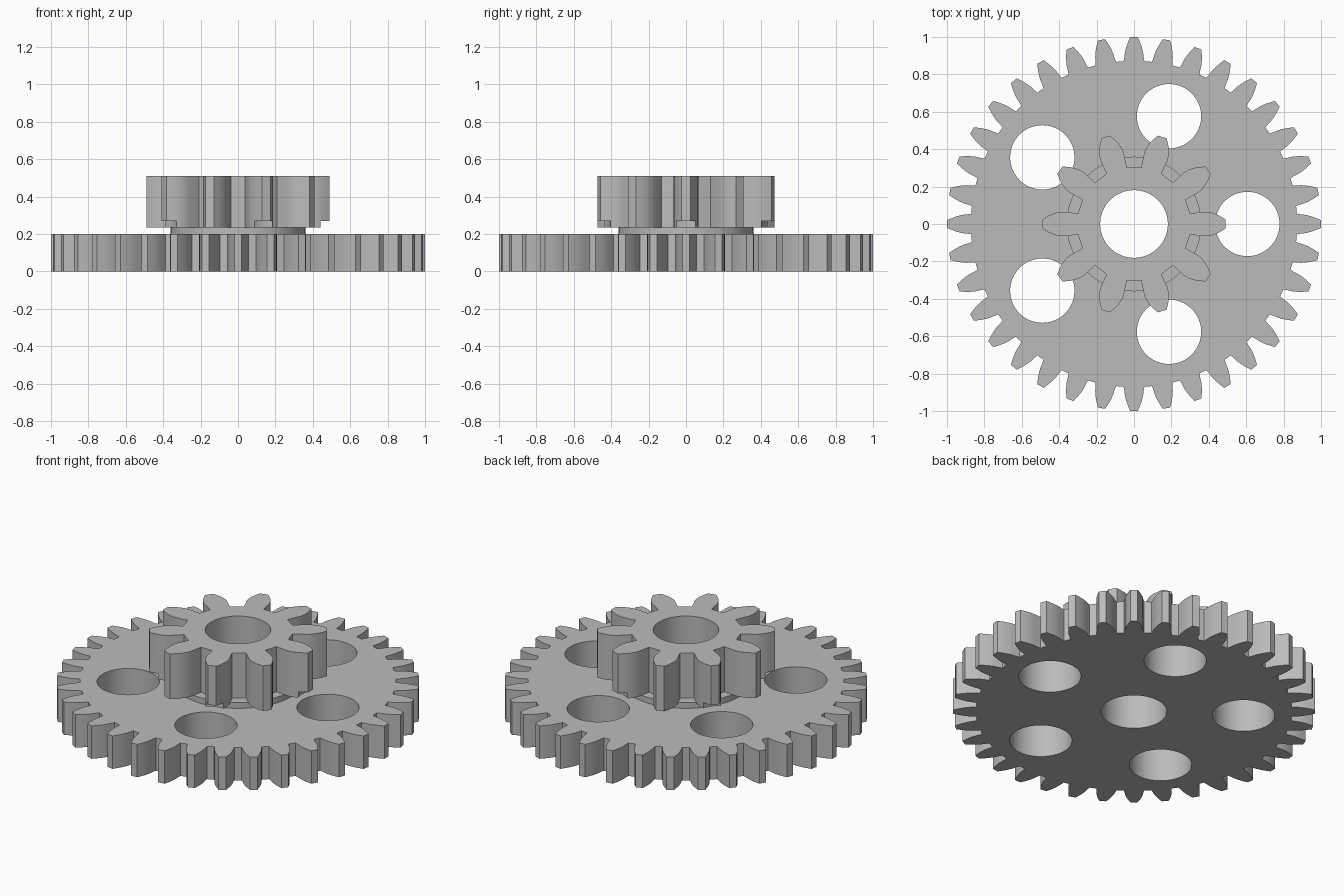
import bpy, bmesh
from math import pi, cos, sin, tan, acos, radians
from mathutils import Matrix

if "Cube" in bpy.data.objects:
    bpy.data.objects.remove(bpy.data.objects["Cube"])

grey = bpy.data.materials.new("plain grey")
grey.diffuse_color = (0.5, 0.5, 0.5, 1)
grey.use_nodes = True
grey.node_tree.nodes["Principled BSDF"].inputs["Base Color"].default_value = grey.diffuse_color


def add_object(name, bm):
    bmesh.ops.recalc_face_normals(bm, faces=bm.faces)
    mesh = bpy.data.meshes.new(name)
    bm.to_mesh(mesh)
    bm.free()
    mesh.materials.append(grey)
    obj = bpy.data.objects.new(name, mesh)
    bpy.context.collection.objects.link(obj)
    return obj


def involute(a):
    return tan(a) - a


def gear(name, teeth, tip, root, root_angle, z0, z1, steps=5):
    """Spur gear with involute flanks, one tooth centred on +x."""
    pitch_r = tip * teeth / (teeth + 2)
    base = pitch_r * cos(radians(20))
    half_pitch = pi / (2 * teeth) + involute(radians(20))
    flank = [(root, root_angle)]
    for i in range(steps):
        r = base + (tip - base) * i / (steps - 1)
        flank.append((r, half_pitch - involute(acos(min(1, base / r)))))
    bm = bmesh.new()
    ring = []
    for t in range(teeth):
        c = 2 * pi * t / teeth
        tooth = [(r, c - a) for r, a in flank] + [(r, c + a) for r, a in reversed(flank)]
        ring += [bm.verts.new((r * cos(a), r * sin(a), z0)) for r, a in tooth]
    face = bm.faces.new(ring)
    top = bmesh.ops.extrude_face_region(bm, geom=[face])["geom"]
    bmesh.ops.translate(bm, vec=(0, 0, z1 - z0),
                        verts=[v for v in top if isinstance(v, bmesh.types.BMVert)])
    return add_object(name, bm)


def add_cylinder(bm, r, z0, z1, x=0, y=0):
    bmesh.ops.create_cone(bm, cap_ends=True, segments=64, radius1=r, radius2=r,
                          depth=z1 - z0, matrix=Matrix.Translation((x, y, (z0 + z1) / 2)))


# Wide gear, spacer collar and small gear stacked on one axis
wheel = gear("large_gear", 36, 1.0, 0.872, 0.064, 0, 0.2)
pinion = gear("small_gear", 10, 0.49, 0.305, 0.187, 0.235, 0.51)
bm = bmesh.new()
add_cylinder(bm, 0.36, 0.2, 0.235)
collar = add_object("spacer_collar", bm)

# Central bore and five round holes, which also notch the small gear's tooth tips
bm = bmesh.new()
add_cylinder(bm, 0.181, -0.1, 0.7)
for i in range(5):
    a = 2 * pi * i / 5
    add_cylinder(bm, 0.172, -0.1, 0.27, 0.606 * cos(a), 0.606 * sin(a))
cutter = add_object("hole_cutter", bm)
cutter.hide_render = True

for part in (wheel, pinion, collar):
    mod = part.modifiers.new("holes", "BOOLEAN")
    mod.operation = "DIFFERENCE"
    mod.solver = "EXACT"
    mod.object = cutter
    bpy.ops.object.select_all(action="DESELECT")
    part.select_set(True)
    bpy.context.view_layer.objects.active = part
    bpy.ops.object.modifier_apply(modifier="holes")
    bpy.ops.object.shade_smooth_by_angle(angle=radians(15))

bpy.data.objects.remove(cutter)
